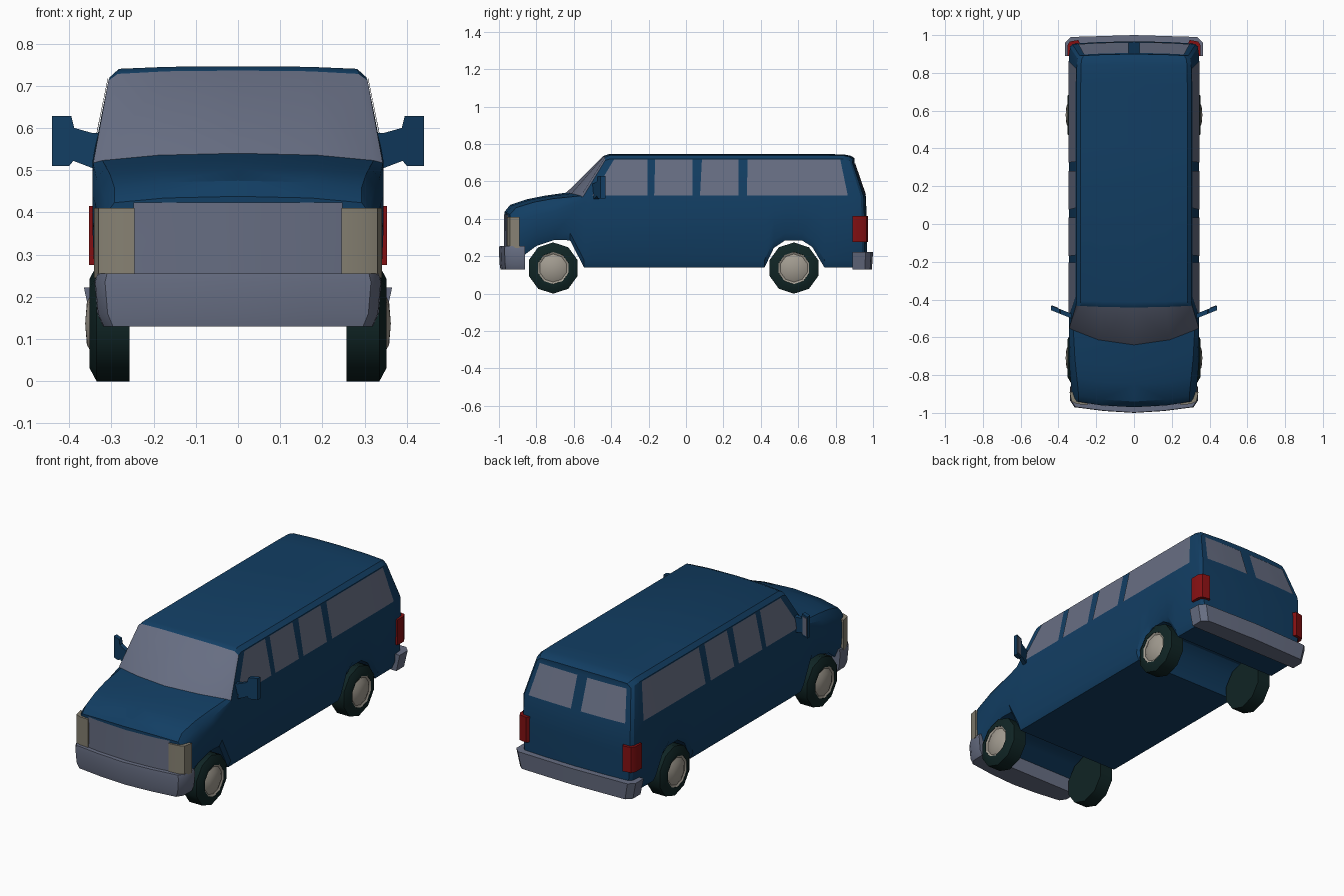
import bpy, bmesh, math
from mathutils import Vector
from mathutils.bvhtree import BVHTree

if "Cube" in bpy.data.objects:
    bpy.data.objects.remove(bpy.data.objects["Cube"])


def mat(name, rgb):
    m = bpy.data.materials.new(name)
    m.diffuse_color = (*rgb, 1)
    m.use_nodes = True
    m.node_tree.nodes["Principled BSDF"].inputs["Base Color"].default_value = m.diffuse_color
    return m


BLUE = mat("blue_paint", (0.006, 0.048, 0.125))
GREY = mat("grey_glass_and_trim", (0.135, 0.155, 0.225))
CREAM = mat("lamp_cream", (0.24, 0.22, 0.17))
HUB = mat("hub_silver", (0.36, 0.33, 0.28))
TYRE = mat("tyre_black", (0.005, 0.018, 0.018))
RED = mat("tail_red", (0.23, 0.005, 0.006))
SIDES = ((1, "right"), (-1, "left"))


def finish(name, bm, *mats, angle=35, fix=True):
    if fix:
        bmesh.ops.recalc_face_normals(bm, faces=bm.faces[:])
    me = bpy.data.meshes.new(name)
    bm.to_mesh(me)
    ob = bpy.data.objects.new(name, me)
    bpy.context.collection.objects.link(ob)
    for m in mats:
        me.materials.append(m)
    bpy.ops.object.select_all(action='DESELECT')
    ob.select_set(True)
    bpy.context.view_layer.objects.active = ob
    bpy.ops.object.shade_smooth_by_angle(angle=math.radians(angle))


bm = bmesh.new()
rings = []


def station(y, zb, zt=.742, w=.345, wt=.304, bow=0, crown=.004, drop=.022,
            zm=.52, yb=None, yt=None, cap=False):
    """One body cross-section: sill zb, belt zm, roof zt; yb and yt lean the top."""
    yb = y if yb is None else yb
    yt = y if yt is None else yt
    section = [(0, zb), (.55 * w, zb), (w - .025, zb), (w - .008, zb + .04),
               (w, zb + .6 * (zm - zb)), (w, zm), (wt, zt - drop), (wt - .022, zt - .002),
               (.55 * wt, zt + .7 * crown), (0, zt + crown)]

    def point(i, x):
        d = y if i < 5 else yb if i == 5 else yt
        d -= bow * (1 - (x / w) ** 2) if i >= 5 or cap else 0
        return bm.verts.new((x, d, section[i][1]))

    R = [point(i, p[0]) for i, p in enumerate(section)]
    L = [point(i, -p[0]) if p[0] else R[i] for i, p in enumerate(section)]
    rings.append((R, L))
    # closing panel at the nose or tail
    if cap:
        rows = [[L[2], L[1], R[0], R[1], R[2]]]
        for i in range(3, 7):
            rows.append([L[i]] + [point(i, f * section[i][0]) for f in (-.55, 0, .55)] + [R[i]])
        rows.append([L[7], L[8], R[9], R[8], R[7]])
        for a, b in zip(rows, rows[1:]):
            for k in range(4):
                bm.faces.new((a[k], a[k + 1], b[k + 1], b[k]))


# Nose and bonnet
for y, zb, zt, wt, bow in ((-.935, .16, .425, .315, .035), (-.90, .18, .462, .315, .04),
                           (-.80, .255, .492, .325, .05), (-.70, .288, .51, .335, .06)):
    station(y, zb, zt, min(.345, .325 + (y + .935) * .1), wt, bow, .013, .032,
            zm=zt - .07, cap=y < -.92)
# Windscreen foot and head
station(-.62, .285, .525, wt=.343, bow=.09, crown=.015, drop=.008, zm=.50, yb=-.56, yt=-.55)
station(-.545, .14, .730, wt=.307, bow=.012, crown=.006, drop=.018, yb=-.515, yt=-.43)
station(-.50, .14, bow=.008, yb=-.47, yt=-.405)
# Cabin with rear wheel arch
for y, zb in ((.42, .14), (.47, .245), (.53, .285), (.62, .285), (.675, .25), (.74, .14)):
    station(y, zb)
# Sloping tail
station(.90, .14, .741, .343, .303, yt=.84)
station(.94, .14, .733, .338, .298, bow=-.008, yb=.935, yt=.873)
station(.955, .145, .722, .325, .287, bow=-.012, yb=.95, yt=.888, cap=True)

# Skin between stations, windscreen band in glass
for s in range(len(rings) - 1):
    for a, b in zip(rings[s], rings[s + 1]):
        for i in range(9):
            f = bm.faces.new((a[i], a[i + 1], b[i + 1], b[i]))
            f.material_index = int(s == 4 and i >= 6)
bmesh.ops.recalc_face_normals(bm, faces=bm.faces[:])
tree = BVHTree.FromBMesh(bm)
finish("van_body", bm, BLUE, GREY, angle=32)


def panel(name, corners, axis, side, m, nu=8, nv=4):
    """Thin panel laid on the body, seen along one axis."""
    bm = bmesh.new()
    c = [Vector(p) for p in corners]
    d = Vector((-side, 0, 0)) if axis == 'x' else Vector((0, -side, 0))
    grid = []
    for j in range(nv + 1):
        row = []
        for i in range(nu + 1):
            p = c[0].lerp(c[1], i / nu).lerp(c[3].lerp(c[2], i / nu), j / nv)
            o = Vector((0, p.x, p.y)) if axis == 'x' else Vector((p.x, 0, p.y))
            hit = tree.ray_cast(o - d * 2, d)[0]
            row.append(bm.verts.new((hit if hit else o - d * .3) - d * .004))
        grid.append(row)
    for a, b in zip(grid, grid[1:]):
        for i in range(nu):
            bm.faces.new((a[i], a[i + 1], b[i + 1], b[i]))
    bm.normal_update()
    if sum(f.normal.dot(d) for f in bm.faces) > 0:
        bmesh.ops.reverse_faces(bm, faces=bm.faces[:])
    finish(name, bm, m, fix=False)


# Side windows, rear windows and grille
for sx, tag in SIDES:
    for n, (a, b, c, d) in enumerate(((-.50, -.205, -.205, -.385), (-.17, .035, .035, -.165),
                                      (.075, .28, .28, .085), (.325, .865, .825, .33))):
        panel(f"side_window_{tag}_{n + 1}",
              [(a, .525), (b, .525), (c, .717), (d, .717)], 'x', sx, GREY)
    panel(f"rear_window_{tag}",
          [(sx * .03, .53), (sx * .295, .53), (sx * .265, .695), (sx * .03, .695)], 'y', 1, GREY)
panel("grille", [(-.247, .24), (.247, .24), (.247, .423), (-.247, .423)], 'y', -1, GREY)


def prism(name, outline, levels, yc, m, angle=35):
    """Top outline stacked at (z, scale) levels."""
    bm = bmesh.new()
    stack = [[bm.verts.new((x * s, yc + (y - yc) * s, z)) for x, y in outline]
             for z, s in levels]
    n = len(outline)
    for a, b in zip(stack, stack[1:]):
        for i in range(n):
            bm.faces.new((a[i], a[(i + 1) % n], b[(i + 1) % n], b[i]))
    bm.faces.new(stack[0])
    bm.faces.new(stack[-1])
    finish(name, bm, m, angle=angle)


def both(half):
    return half + [(-x, y) for x, y in reversed(half) if x]


# Bumpers
prism("front_bumper", both([(.340, -.86), (.338, -.935), (.315, -.97), (.16, -.99), (0, -1)]),
      [(.13, .94), (.16, .98), (.235, 1), (.255, .985)], -.86, GREY, 45)
prism("rear_bumper", both([(.365, .89), (.365, .96), (.335, .99), (0, 1)]),
      [(.13, .945), (.222, 1)], .89, GREY)

# Lamps
for sx, tag in SIDES:
    head = [(.245, -.958), (.30, -.953), (.330, -.94), (.341, -.89), (.25, -.89)]
    tail = [(.285, .955), (.295, .974), (.340, .966), (.353, .945), (.353, .89), (.30, .89)]
    prism(f"headlamp_{tag}", [(sx * x, y) for x, y in head], [(.245, 1), (.41, 1)], 0, CREAM)
    prism(f"tail_lamp_{tag}", [(sx * x, y) for x, y in tail], [(.275, 1), (.415, 1)], 0, RED)


def lathe(name, profile, sx, y, z, m, sides=10):
    """Spin an (x, radius) profile about the axle."""
    bm = bmesh.new()
    stack = []
    for x, r in profile:
        if r == 0:
            stack.append([bm.verts.new((sx * x, y, z))] * sides)
        else:
            stack.append([bm.verts.new((sx * x, y + r * math.sin(math.tau * k / sides),
                                        z + r * math.cos(math.tau * k / sides)))
                          for k in range(sides)])
    for a, b in zip(stack, stack[1:]):
        for k in range(sides):
            q = (a[k], a[(k + 1) % sides], b[(k + 1) % sides], b[k])
            bm.faces.new(list(dict.fromkeys(q)))
    finish(name, bm, m, angle=40)


# Wheels
for sx, tag in SIDES:
    for y, end in ((-.71, "front"), (.577, "rear")):
        lathe(f"{end}_tyre_{tag}", [(.257, 0), (.257, .137), (.335, .137), (.352, .105),
                                    (.352, .086), (.335, .08), (.335, 0)], sx, y, .137, TYRE)
        lathe(f"{end}_hub_{tag}", [(.351, .086), (.345, .075), (.358, .05), (.362, 0)],
              sx, y, .137, HUB)

# Door mirrors
ARM = [(.325, .50), (.345, .505), (.39, .522), (.40, .51), (.44, .51), (.44, .628),
       (.395, .628), (.388, .60), (.345, .588), (.325, .588)]
GLASS = [(.402, .52), (.435, .52), (.435, .618), (.402, .618)]
for sx, tag in SIDES:
    for name, outline, y0, y1, m in (("mirror", ARM, -.50, -.475, BLUE),
                                     ("mirror_glass", GLASS, -.476, -.472, GREY)):
        bm = bmesh.new()
        a, b = [[bm.verts.new((sx * x, y + (x - .33) * .4, z)) for x, z in outline]
                for y in (y0, y1)]
        for i in range(len(a)):
            j = (i + 1) % len(a)
            bm.faces.new((a[i], a[j], b[j], b[i]))
        bm.faces.new(a)
        bm.faces.new(b)
        finish(f"{name}_{tag}", bm, m)
